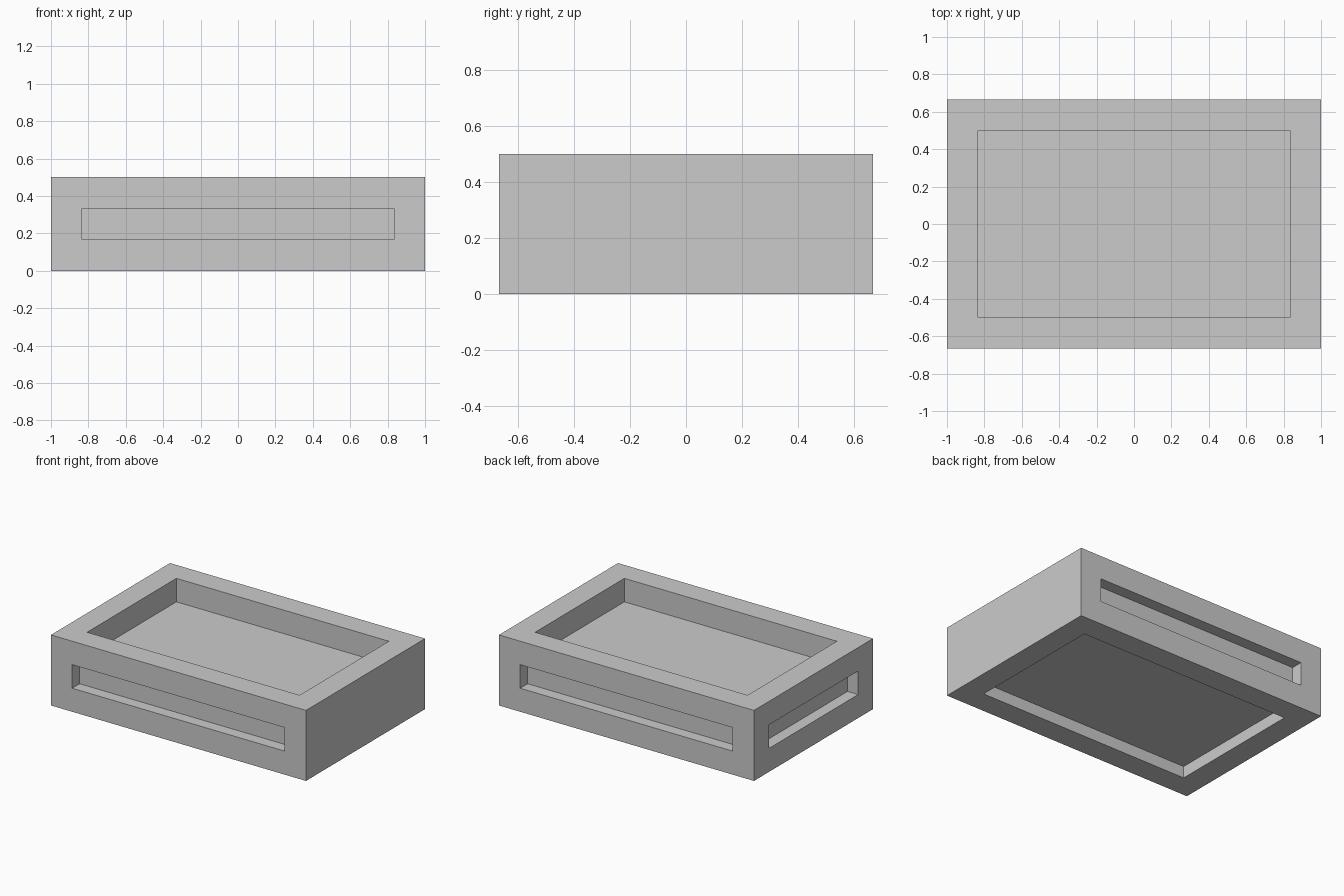
import bpy, bmesh
from mathutils import Matrix, Vector

if "Cube" in bpy.data.objects:
    bpy.data.objects.remove(bpy.data.objects["Cube"])

U = 1 / 6  # rim width, the module of the whole block

# Solid block standing on the floor
bm = bmesh.new()
bmesh.ops.create_cube(bm, size=1, matrix=Matrix.Translation((0, 0, 1.5 * U))
                      @ Matrix.Diagonal((12 * U, 8 * U, 3 * U, 1)))

# Recess depth for each side (the right side stays plain)
depths = {(0, 0, 1): U, (0, 0, -1): U / 2, (0, -1, 0): U / 2,
          (0, 1, 0): U / 2, (-1, 0, 0): U / 2}

# Inset a rim on each side, then push the panel straight in
for direction, depth in depths.items():
    normal = Vector(direction)
    bm.normal_update()
    face = max(bm.faces, key=lambda f: (f.normal.dot(normal) > 0.9) * f.calc_area())
    bmesh.ops.inset_individual(bm, faces=[face], thickness=U, use_even_offset=True)
    panel = bmesh.ops.extrude_discrete_faces(bm, faces=[face])["faces"][0]
    bmesh.ops.translate(bm, verts=panel.verts, vec=-depth * normal)

bmesh.ops.recalc_face_normals(bm, faces=bm.faces)
mesh = bpy.data.meshes.new("recessed_tray")
bm.to_mesh(mesh)
bm.free()
bpy.context.collection.objects.link(bpy.data.objects.new("recessed_tray", mesh))
